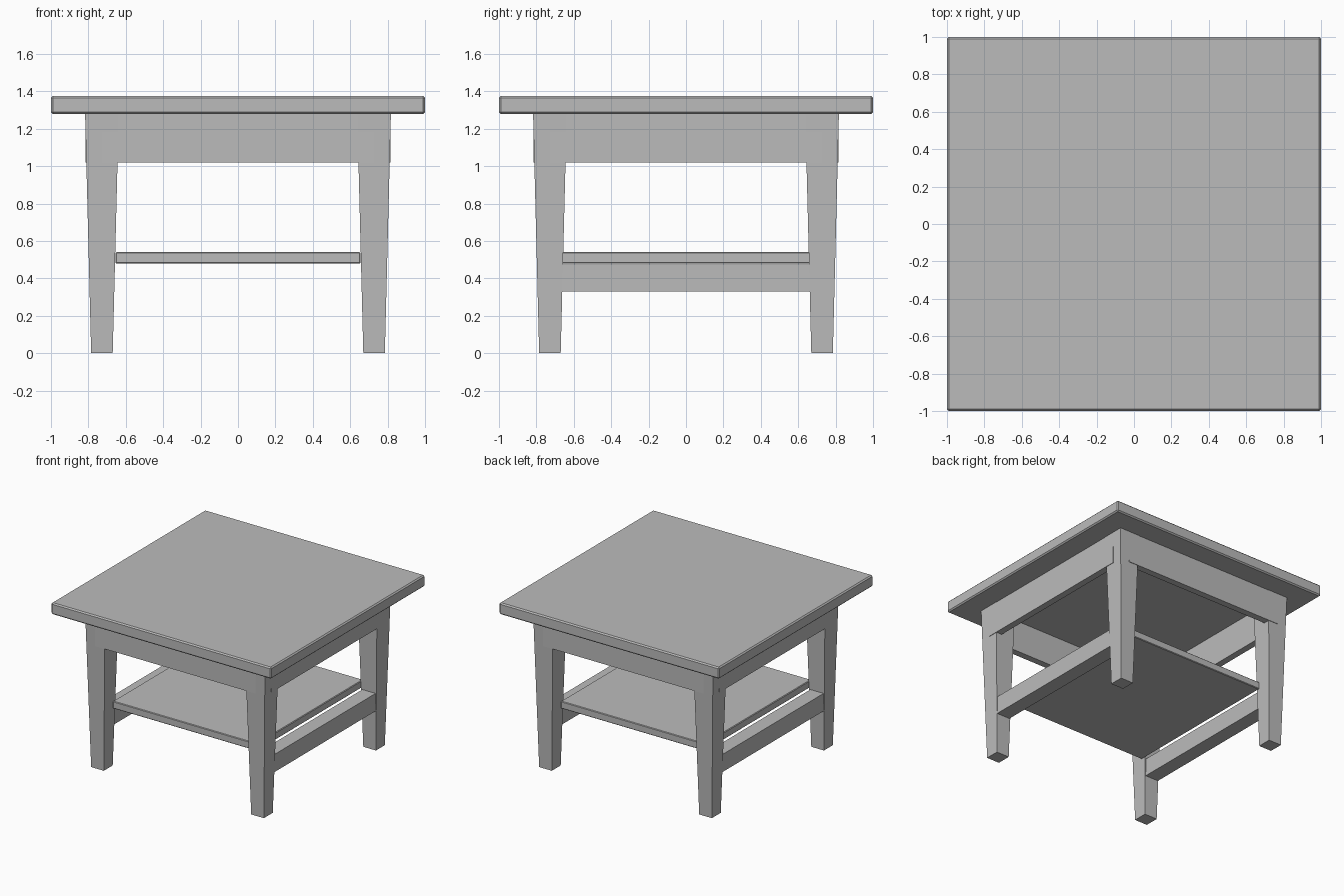
import bpy
import bmesh
from mathutils import Vector

if "Cube" in bpy.data.objects:
    bpy.data.objects.remove(bpy.data.objects["Cube"], do_unlink=True)

# Single plain grey finish
GREY = (0.5, 0.5, 0.5, 1.0)
grey = bpy.data.materials.new("plain_grey")
grey.use_nodes = True
grey.diffuse_color = GREY
grey.node_tree.nodes["Principled BSDF"].inputs["Base Color"].default_value = GREY


def block(name, low, high, taper=1.0, bevel=0.0):
    """Box between two corners; taper scales its bottom, bevel eases its edges."""
    low, high = Vector(low), Vector(high)
    centre, size = (low + high) / 2, high - low
    bm = bmesh.new()
    bmesh.ops.create_cube(bm, size=1.0)
    for v in bm.verts:
        scale = taper if v.co.z < 0 else 1.0
        v.co = Vector((v.co.x * scale, v.co.y * scale, v.co.z)) * size
    mesh = bpy.data.meshes.new(name)
    bm.to_mesh(mesh)
    bm.free()
    mesh.materials.append(grey)
    obj = bpy.data.objects.new(name, mesh)
    obj.location = centre
    bpy.context.collection.objects.link(obj)
    if bevel:
        mod = obj.modifiers.new("eased_edges", "BEVEL")
        mod.width = bevel
        mod.segments = 1
    return obj


TOP_UNDERSIDE = 1.28
LEG_CENTRE = 0.7275
LEG_HALF = 0.09
APRON_FACE = 0.815
APRON_BACK = 0.76
APRON_BOTTOM = 1.02

# Table top
block("table_top", (-1, -1, TOP_UNDERSIDE), (1, 1, 1.375), bevel=0.01)

# Tapered legs
for x_name, sx in (("left", 1), ("right", -1)):
    for y_name, sy in (("front", -1), ("back", 1)):
        x, y = sx * LEG_CENTRE, sy * LEG_CENTRE
        block(f"{y_name}_{x_name}_leg",
              (x - LEG_HALF, y - LEG_HALF, 0),
              (x + LEG_HALF, y + LEG_HALF, TOP_UNDERSIDE), taper=0.64)

# Aprons under the top, ending inside the legs
for name, s in (("front", -1), ("back", 1)):
    near, far = sorted((s * APRON_BACK, s * APRON_FACE))
    block(f"{name}_apron", (-LEG_CENTRE, near, APRON_BOTTOM),
          (LEG_CENTRE, far, TOP_UNDERSIDE))
for name, s in (("right", -1), ("left", 1)):
    near, far = sorted((s * APRON_BACK, s * APRON_FACE))
    block(f"{name}_apron", (near, -LEG_CENTRE, APRON_BOTTOM),
          (far, LEG_CENTRE, TOP_UNDERSIDE))

    # Low side rails beside the shelf
    near, far = sorted((s * 0.67, s * 0.79))
    block(f"{name}_rail", (near, -LEG_CENTRE, 0.33), (far, LEG_CENTRE, 0.475))

# Lower shelf
block("lower_shelf", (-0.655, -0.69, 0.48), (0.655, 0.69, 0.54), bevel=0.005)
